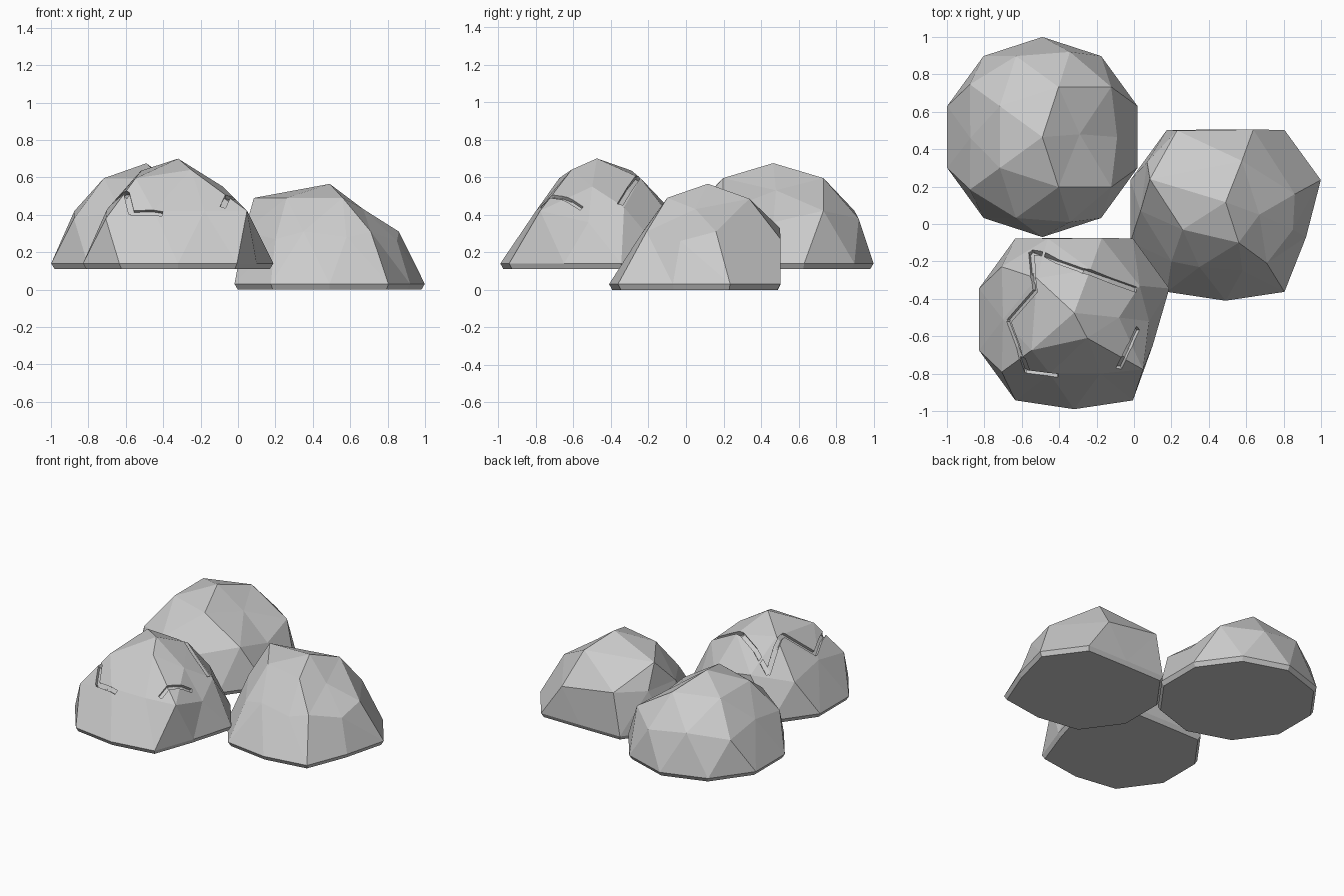
import bpy, bmesh, math
from mathutils import Vector, Matrix
from mathutils.bvhtree import BVHTree

if "Cube" in bpy.data.objects:
    bpy.data.objects.remove(bpy.data.objects["Cube"])

R = 0.535      # dome radius
RIM = 0.03     # height of the undercut rim


def ring_key(v):
    """Name a vertex of the half icosphere by ring number and angle."""
    h = v.co.z / R
    ring = 0 if h > 0.95 else 1 if h > 0.7 else 2 if h > 0.2 else 3
    ang = 0 if ring == 0 else round(math.degrees(math.atan2(v.co.y, v.co.x)))
    return ring, 180 if ang == -180 else ang


def dome(name, cx, cy, floor, moves, back=9):
    """Half icosphere with chipped corners; moves are world positions."""
    bm = bmesh.new()
    bmesh.ops.create_icosphere(bm, subdivisions=2, radius=R)
    bmesh.ops.delete(bm, geom=[v for v in bm.verts if v.co.z < -0.01], context='VERTS')
    centre = Vector((cx, cy, floor + RIM))
    for v in bm.verts:
        key = ring_key(v)
        v.co = Vector(moves[key]) if key in moves else v.co + centre
        v.co.y = min(v.co.y, back)
    # tapered rim and flat underside
    edges = [e for e in bm.edges if e.is_boundary]
    new = bmesh.ops.extrude_edge_only(bm, edges=edges)['geom']
    for v in [g for g in new if isinstance(g, bmesh.types.BMVert)]:
        v.co = Vector((cx + (v.co.x - cx) * 0.965, cy + (v.co.y - cy) * 0.965, floor))
    bmesh.ops.holes_fill(bm, edges=[e for e in bm.edges if e.is_boundary], sides=0)
    bmesh.ops.recalc_face_normals(bm, faces=bm.faces)
    me = bpy.data.meshes.new(name)
    bm.to_mesh(me)
    bm.free()
    ob = bpy.data.objects.new(name, me)
    bpy.context.collection.objects.link(ob)
    return ob


def carve(ob, paths, width=0.03, depth=0.02):
    """Carve shallow cracks along paths seen from the top."""
    bm = bmesh.new()
    bm.from_mesh(ob.data)
    tree = BVHTree.FromBMesh(bm)
    bm.free()
    cut = bmesh.new()
    for path in paths:
        pts = []
        for a, b in zip(path, path[1:]):
            for i in range(4):
                pts.append(Vector(a).lerp(Vector(b), i / 4))
        pts.append(Vector(path[-1]))
        hits = [tree.ray_cast(Vector((p.x, p.y, 3)), Vector((0, 0, -1))) for p in pts]
        for h, k in zip(hits, hits[1:]):
            if h[0] is None or k[0] is None:
                continue
            d = k[0] - h[0]
            x = d.normalized()
            n = h[1] + k[1]
            z = (n - x * n.dot(x)).normalized()
            m = Matrix((x, z.cross(x), z)).transposed().to_4x4()
            m.translation = (h[0] + k[0]) / 2
            bmesh.ops.create_cube(cut, size=1, matrix=m @ Matrix.Diagonal(
                (d.length + 0.01, width, depth * 2, 1)))
    me = bpy.data.meshes.new("crack_cutter")
    cut.to_mesh(me)
    cut.free()
    cutter = bpy.data.objects.new("crack_cutter", me)
    bpy.context.collection.objects.link(cutter)
    cutter.hide_render = True
    mod = ob.modifiers.new("cracks", 'BOOLEAN')
    mod.operation, mod.solver, mod.object, mod.use_self = 'DIFFERENCE', 'EXACT', cutter, True
    bpy.context.view_layer.objects.active = ob
    bpy.ops.object.modifier_apply(modifier=mod.name)
    bpy.data.objects.remove(cutter)


# back left dome, dented on its right and left sides
dome("back_dome", -0.49, 0.465, 0.11, {
    (1, 0): (-0.29, 0.48, 0.53),
    (2, 0): (-0.09, 0.465, 0.36),
    (2, 180): (-0.875, 0.46, 0.42),
})

# right dome, cut flat at the back and chipped at the front right
dome("right_dome", 0.49, 0.07, 0.0, {
    (0, 0): (0.49, 0.117, 0.565),
    (1, 0): (0.67, 0.05, 0.43),
    (1, -72): (0.56, -0.1, 0.49),
    (1, -144): (0.26, -0.03, 0.49),
    (1, 144): (0.085, 0.24, 0.49),
    (2, 144): (0.07, 0.33, 0.32),
    (2, 108): (0.23, 0.5, 0.33),
    (2, 36): (0.86, 0.16, 0.31),
    (2, 0): (0.85, -0.03, 0.26),
    (2, -36): (0.71, -0.21, 0.31),
    (2, -72): (0.58, -0.25, 0.28),
    (2, -108): (0.35, -0.23, 0.31),
    (2, -144): (0.2, -0.2, 0.27),
    (3, -18): (0.92, -0.07, 0.03),
    (3, -90): (0.49, -0.41, 0.03),
}, back=0.505)

# front left dome, taller and cracked
front = dome("front_dome", -0.32, -0.51, 0.11, {
    (0, 0): (-0.32, -0.475, 0.70),
    (1, 0): (-0.08, -0.5, 0.55),
    (1, 144): (-0.52, -0.29, 0.635),
    (1, -72): (-0.25, -0.61, 0.64),
    (2, 36): (0.03, -0.33, 0.44),
    (2, 0): (0.08, -0.52, 0.36),
    (2, 180): (-0.70, -0.51, 0.43),
    (2, -72): (-0.18, -0.8, 0.42),
    (2, -108): (-0.45, -0.8, 0.42),
    (3, -18): (0.1, -0.65, 0.14),
    (3, -90): (-0.32, -0.99, 0.14),
}, back=-0.075)
carve(front, [
    [(0.01, -0.35), (-0.55, -0.15), (-0.53, -0.36), (-0.67, -0.52), (-0.57, -0.79), (-0.41, -0.81)],
    [(0.02, -0.56), (-0.08, -0.77)],
])
